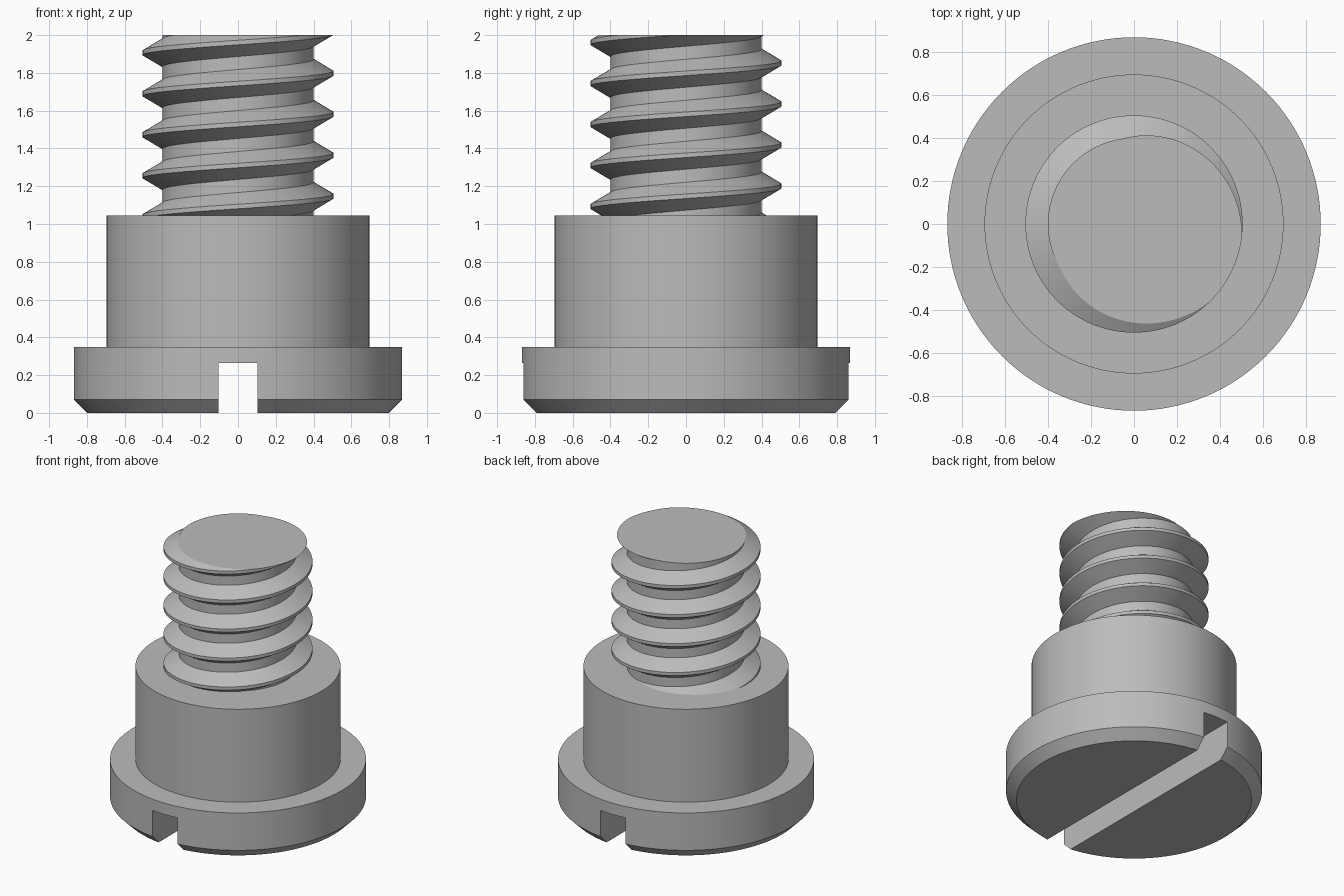
import bpy, bmesh
from math import cos, sin, tau, radians
from mathutils import Vector

if "Cube" in bpy.data.objects:
    bpy.data.objects.remove(bpy.data.objects["Cube"])

SIDES = 128

steel = bpy.data.materials.new("plain_grey_steel")
steel.use_nodes = True
GREY = (0.5, 0.5, 0.5, 1)
steel.diffuse_color = GREY
steel.node_tree.nodes["Principled BSDF"].inputs["Base Color"].default_value = GREY


def make_object(name, bm):
    bmesh.ops.recalc_face_normals(bm, faces=bm.faces[:])
    mesh = bpy.data.meshes.new(name)
    bm.to_mesh(mesh)
    bm.free()
    mesh.materials.append(steel)
    obj = bpy.data.objects.new(name, mesh)
    bpy.context.collection.objects.link(obj)
    return obj


def smooth_sharp(obj):
    obj.data.shade_smooth()
    obj.data.set_sharp_from_angle(angle=radians(25))


def lathe(name, profile):
    """Closed solid of revolution from (radius, z) points, capped at both ends."""
    bm = bmesh.new()
    rings = [[bm.verts.new((r * cos(tau * i / SIDES), r * sin(tau * i / SIDES), z))
              for i in range(SIDES)] for r, z in profile]
    for low, high in zip(rings, rings[1:]):
        for i in range(SIDES):
            j = (i + 1) % SIDES
            bm.faces.new((low[i], low[j], high[j], high[i]))
    bm.faces.new(rings[0])
    bm.faces.new(rings[-1])
    return make_object(name, bm)


# Chamfered head with the plain shoulder above it
HEAD_R, HEAD_TOP = 0.868, 0.35
SHOULDER_R, SHOULDER_TOP = 0.695, 1.045
body = lathe("head_and_shoulder", [
    (HEAD_R - 0.07, 0), (HEAD_R, 0.07), (HEAD_R, HEAD_TOP),
    (SHOULDER_R, HEAD_TOP), (SHOULDER_R, SHOULDER_TOP)])

# Screwdriver slot cut across the underside of the head
SLOT_W, SLOT_DEPTH = 0.206, 0.265
bm = bmesh.new()
bmesh.ops.create_cube(bm, size=1)
bmesh.ops.scale(bm, vec=(SLOT_W, 3, 2 * SLOT_DEPTH), verts=bm.verts[:])
cutter = make_object("slot_cutter", bm)
cutter.hide_render = True
cut = body.modifiers.new("slot", "BOOLEAN")
cut.operation, cut.solver, cut.object = "DIFFERENCE", "EXACT", cutter
bpy.context.view_layer.objects.active = body
bpy.ops.object.modifier_apply(modifier=cut.name)
bpy.data.objects.remove(cutter)
smooth_sharp(body)

# Right-handed thread: one tooth profile swept up a helix
PITCH, ROOT_R, CREST_R = 0.217, 0.40, 0.505
CREST_HALF, BASE_HALF = 0.012, 0.074
CREST_Z = 1.147          # crest height on the +x side
tooth = [(ROOT_R, -BASE_HALF), (CREST_R, -CREST_HALF), (CREST_R, CREST_HALF),
         (ROOT_R, BASE_HALF), (ROOT_R, PITCH - BASE_HALF)]
bm = bmesh.new()
previous = None
for i in range(-2 * SIDES, 5 * SIDES + 1):
    a = tau * i / SIDES
    z0 = CREST_Z + PITCH * i / SIDES
    section = [bm.verts.new((r * cos(a), r * sin(a), z0 + dz)) for r, dz in tooth]
    if previous:
        for k in range(len(tooth) - 1):
            bm.faces.new((previous[k], section[k], section[k + 1], previous[k + 1]))
    previous = section
bmesh.ops.remove_doubles(bm, verts=bm.verts[:], dist=0.0005)

# Trim the thread flat at both ends and cap it
for height, normal in ((SHOULDER_TOP - 0.02, Vector((0, 0, -1))), (2, Vector((0, 0, 1)))):
    result = bmesh.ops.bisect_plane(
        bm, geom=bm.verts[:] + bm.edges[:] + bm.faces[:],
        plane_co=(0, 0, height), plane_no=normal, clear_outer=True)
    rim = [e for e in result["geom_cut"] if isinstance(e, bmesh.types.BMEdge)]
    bmesh.ops.contextual_create(bm, geom=rim)
thread = make_object("threaded_shank", bm)
smooth_sharp(thread)
